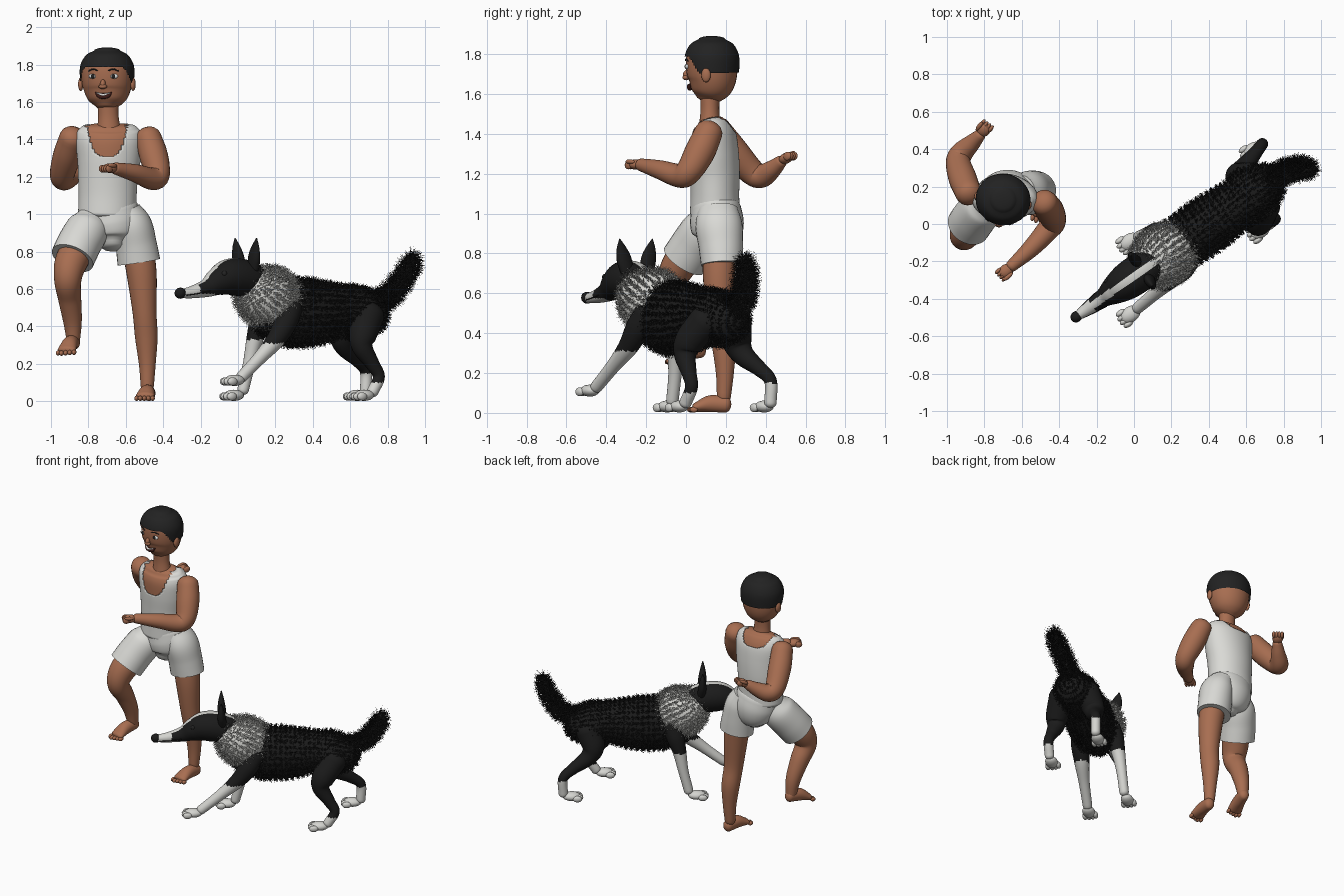
import bpy, bmesh, math, random
from mathutils import Matrix, Vector

random.seed(4)
cube = bpy.data.objects.get("Cube")
if cube:
    bpy.data.objects.remove(cube)


def material(name, r, g, b):
    m = bpy.data.materials.new(name)
    m.use_nodes = True
    m.diffuse_color = (r, g, b, 1)
    node = m.node_tree.nodes["Principled BSDF"]
    node.inputs["Base Color"].default_value = (r, g, b, 1)
    node.inputs["Roughness"].default_value = 0.8
    return m


SKIN = material("brown skin", .39, .155, .082)
CLOTH = material("white cloth", .70, .70, .67)
HAIR = material("black hair", .016, .016, .016)
BLACK = material("black fur", .011, .011, .011)
WHITE = material("white fur", .66, .66, .63)
LIP = material("dark mouth", .06, .015, .012)
EYE = material("eye white", .8, .8, .78)


def finish(name, bm, mats, rule=None, smooth=True):
    mesh = bpy.data.meshes.new(name)
    bm.normal_update()
    bm.to_mesh(mesh)
    bm.free()
    for m in mats:
        mesh.materials.append(m)
    for p in mesh.polygons:
        p.use_smooth = smooth
        if rule:
            p.material_index = int(rule(p.center, p.normal))
    if smooth:
        mesh.set_sharp_from_angle(angle=math.radians(50))
    ob = bpy.data.objects.new(name, mesh)
    bpy.context.collection.objects.link(ob)
    return ob


def spline(st, sub):
    """Catmull-Rom through stations of (x, y, z, radius a, radius b)."""
    st = [Vector(s if len(s) == 5 else (*s, s[3])) for s in st]
    ext = [2 * st[0] - st[1]] + st + [2 * st[-1] - st[-2]]
    out = []
    for a, b, c, d in zip(ext, ext[1:], ext[2:], ext[3:]):
        for k in range(sub):
            t = k / sub
            out.append(b + (c - a) * (t / 2) + (2 * a - 5 * b + 4 * c - d) * (t * t / 2)
                       + (3 * b - a - 3 * c + d) * (t ** 3 / 2))
    return out + [st[-1]]


def loft(name, st, mats, rule=None, side=(1, 0, 0), cap=.8, n=28, sub=6,
         frame=Matrix(), drop=None, grow=0):
    """Elliptical skin along a smooth path, with rounded ends."""
    path = spline(st, sub)
    pos = [Vector(p[:3]) for p in path]
    rad = [(max(p[3], .002) + grow, max(p[4], .002) + grow) for p in path]
    tang = [(pos[min(i + 1, len(pos) - 1)] - pos[max(i - 1, 0)]).normalized()
            for i in range(len(pos))]
    rings = list(zip(pos, tang, rad))
    if cap:
        for end, sign in ((0, -1), (-1, 1)):
            p, t, (a, b) = pos[end], tang[end], rad[end]
            extra = [(p + t * sign * cap * min(a, b) * math.sin(w), t,
                      (a * math.cos(w), b * math.cos(w))) for w in (.4, .8, 1.15, 1.45)]
            rings = rings + extra if sign > 0 else extra[::-1] + rings
    bm = bmesh.new()
    loops = []
    for p, t, (a, b) in rings:
        u = Vector(side)
        u = (u - t * u.dot(t)).normalized()
        v = t.cross(u)
        loops.append([bm.verts.new(frame @ (p + u * a * math.cos(q) + v * b * math.sin(q)))
                      for q in (math.tau * k / n for k in range(n))])
    for lo, hi in zip(loops, loops[1:]):
        for k in range(n):
            bm.faces.new((lo[k], lo[k - n + 1], hi[k - n + 1], hi[k]))
    bm.faces.new(loops[0][::-1])
    bm.faces.new(loops[-1])
    if drop:
        bmesh.ops.delete(bm, geom=[f for f in bm.faces if drop(f.calc_center_median())],
                         context="FACES")
    return finish(name, bm, mats, rule)


def blobs(name, items, mat, frame=Matrix()):
    """Ellipsoids given as (centre, radii), joined in one object."""
    bm = bmesh.new()
    for centre, radii in items:
        bmesh.ops.create_uvsphere(bm, u_segments=16, v_segments=10, radius=1,
                                  matrix=frame @ Matrix.Translation(centre)
                                  @ Matrix.Diagonal((*radii, 1)))
    return finish(name, bm, [mat])


def aim(origin, target):
    x = (Vector(target) - Vector(origin)).normalized()
    y = Vector((0, 0, 1)).cross(x).normalized()
    m = Matrix((x, y, x.cross(y))).transposed().to_4x4()
    m.translation = origin
    return m


# ---------- runner: torso and clothes ----------
CX = -.69
torso = [(-.70, .145, 1.0, .145, .115), (-.697, .145, 1.1, .145, .112), (-.695, .145, 1.2, .15, .115),
         (CX, .14, 1.3, .16, .115), (CX, .135, 1.39, .168, .108),
         (CX, .13, 1.44, .16, .09), (CX, .125, 1.465, .14, .065)]
loft("torso", torso, [SKIN], cap=.3)


def neck_hole(c):
    d = abs(c.x + .70) / .11
    low = 1.31 if c.y < .13 else 1.41
    return d < 1 and c.z > low + (1.48 - low) * d ** 4 or c.z < .99


shirt = loft("shirt", torso, [CLOTH], cap=.3, n=80, sub=12, grow=.01, drop=neck_hole)
solid = shirt.modifiers.new("thickness", "SOLIDIFY")
solid.thickness = .008
loft("shorts_seat", [(-.67, .14, .84, .07, .08), (-.67, .15, .88, .13, .12), (-.675, .155, .95, .155, .135),
                     (-.69, .15, 1.03, .155, .125)], [CLOTH], cap=.5)
loft("right_shorts_leg", [(-.775, .13, 1.0, .07), (-.80, .10, .93, .112), (-.85, .04, .84, .118),
                          (-.885, -.01, .765, .118)], [CLOTH], cap=0)
loft("left_shorts_leg", [(-.60, .16, 1.02, .08, .10), (-.565, .165, .94, .105, .118), (-.545, .175, .84, .11, .112),
                         (-.53, .18, .745, .115, .105)], [CLOTH], cap=0)

# ---------- runner: limbs ----------
loft("right_leg", [(-.82, .07, .87, .09), (-.89, -.03, .75, .088), (-.91, -.065, .65, .073), (-.90, -.01, .55, .062),
                   (-.885, .04, .43, .05), (-.88, .06, .32, .035)], [SKIN])
loft("left_leg", [(-.54, .17, .85, .085), (-.515, .165, .68, .08), (-.5, .17, .48, .064), (-.49, .19, .34, .06),
                  (-.485, .195, .2, .045), (-.485, .19, .08, .035)], [SKIN])
loft("right_arm", [(-.885, .165, 1.41, .07), (-.915, .24, 1.31, .075), (-.94, .33, 1.21, .066), (-.92, .38, 1.19, .06),
                   (-.87, .43, 1.22, .047), (-.825, .475, 1.26, .032)], [SKIN], side=(0, 0, 1))
loft("left_arm", [(-.48, .115, 1.41, .07), (-.45, .07, 1.31, .076), (-.43, .015, 1.215, .066), (-.46, -.03, 1.19, .06),
                  (-.55, -.13, 1.22, .048), (-.655, -.225, 1.245, .032)], [SKIN], side=(0, 0, 1))


def hand(name, wrist, target):
    items = [((.04, 0, 0), (.042, .036, .026)), ((.05, .03, .014), (.032, .012, .012))]
    items += [((.068, -.028 + .018 * k, -.004), (.024, .011, .021)) for k in range(4)]
    blobs(name, items, SKIN, aim(wrist, target))


hand("right_hand", (-.825, .475, 1.26), (-.77, .55, 1.31))
hand("left_hand", (-.655, -.225, 1.245), (-.75, -.31, 1.25))


def foot(name, heel, target):
    frame = aim(heel, target)
    loft(name, [(.0, 0, .042, .034, .04), (.08, 0, .046, .042, .042), (.15, 0, .028, .05, .024)],
         [SKIN], side=(0, 1, 0), frame=frame)
    blobs(name + "_toes", [((.18 - .008 * abs(k - 1), -.042 + .021 * k, .016), (.02, .012, .014))
                           for k in range(5)], SKIN, frame)


foot("left_foot", (-.475, .2, 0), (-.505, .0, 0))
foot("right_foot", (-.875, .08, .275), (-.925, -.1, .24))

# ---------- runner: head ----------
H = Matrix.Translation((-.70, .13, 0)) @ Matrix.Rotation(math.radians(-10), 4, "Z")
H_inv = H.inverted()
head = [(0, -.02, 1.575, .055, .06), (0, -.012, 1.61, .1, .095), (0, 0, 1.67, .128, .12), (0, 0, 1.74, .138, .13),
        (0, 0, 1.8, .134, .126), (0, 0, 1.85, .105, .1), (0, 0, 1.875, .062, .06)]
loft("neck", [(CX, .12, 1.44, .065, .055), (-.693, .12, 1.52, .055, .047), (-.695, .12, 1.6, .055, .05)], [SKIN])
loft("head", head, [SKIN], frame=H, cap=.25)


def below_hairline(c):
    p = H_inv @ c
    front = max(0, min(1, (-p.y - .04) / .06))
    return p.z < 1.705 + .085 * front


loft("hair", head, [HAIR], frame=H, cap=.25, n=80, sub=14, grow=.008, drop=below_hairline)
blobs("ears", [((s * .142, -.005, 1.695), (.014, .024, .036)) for s in (-1, 1)], SKIN, H)
blobs("nose", [((0, -.128, 1.695), (.015, .02, .026)), ((0, -.132, 1.683), (.023, .018, .013))], SKIN, H)
blobs("eyes", [((s * .055, -.114, 1.738), (.024, .012, .014)) for s in (-1, 1)], EYE, H)
blobs("pupils", [((s * .055, -.122, 1.738), (.011, .007, .012)) for s in (-1, 1)], HAIR, H)
for s, label in ((-1, "right"), (1, "left")):
    loft(label + "_eyebrow", [(s * .03, -.129, 1.768, .003), (s * .055, -.122, 1.776, .004),
                              (s * .082, -.108, 1.766, .003)], [HAIR], side=(0, 0, 1), frame=H, n=8)
loft("mouth", [(-.043, -.105, 1.65, .004, .006), (-.02, -.113, 1.634, .014, .01), (.02, -.113, 1.634, .014, .01),
               (.043, -.105, 1.65, .004, .006)], [LIP], side=(0, 0, 1), frame=H, n=16)
loft("teeth", [(-.033, -.114, 1.648, .004, .005), (0, -.12, 1.638, .006, .007),
               (.033, -.114, 1.648, .004, .005)], [EYE], side=(0, 0, 1), frame=H, n=12)

# ---------- dog ----------
D = Matrix.Translation((.4, 0, 0)) @ Matrix.Rotation(math.radians(35), 4, "Z")
D_inv = D.inverted()
Y = (0, 1, 0)
body = loft("dog_body", [(-.3, 0, .46, .1, .12), (-.2, 0, .475, .135, .175), (0, 0, .475, .143, .172),
                         (.18, 0, .485, .13, .135), (.29, 0, .475, .143, .137), (.37, 0, .465, .115, .112)],
            [BLACK], side=Y, frame=D)
ruff = loft("dog_ruff", [(-.41, 0, .635, .115, .1), (-.35, 0, .59, .15, .15), (-.27, 0, .545, .155, .165),
                         (-.2, 0, .51, .135, .15)], [WHITE], side=Y, frame=D, cap=.4)
tail = loft("dog_tail", [(.38, 0, .53, .04), (.47, 0, .55, .038), (.54, -.02, .62, .036), (.59, -.05, .71, .032),
                         (.605, -.07, .77, .018)], [BLACK], side=Y, frame=D)


def blaze(c, n):
    p = D_inv @ c
    return p.x < -.76 or (abs(p.y) < .02 and n.z > 0) or (p.x < -.66 and p.z < .575)


loft("dog_head", [(-.36, 0, .61, .09, .1), (-.44, 0, .655, .102, .1), (-.54, 0, .665, .098, .098),
                  (-.62, 0, .64, .077, .076), (-.69, 0, .607, .05, .05), (-.78, 0, .585, .036, .034),
                  (-.85, 0, .576, .025, .025)], [BLACK, WHITE], blaze, side=Y, frame=D, n=64, sub=14)
blobs("dog_nose", [((-.865, 0, .578), (.032, .03, .03))], BLACK, D)
blobs("dog_eyes", [((-.62, s * .062, .682), (.016, .014, .016)) for s in (-1, 1)], HAIR, D)
for s, label in ((-1, "left"), (1, "right")):
    loft(f"dog_{label}_ear", [(-.43, s * .06, .71, .036, .028), (-.435, s * .075, .77, .042, .026),
                              (-.437, s * .09, .825, .028, .016), (-.437, s * .1, .872, .003)],
         [BLACK], side=Y, frame=D)
    loft(f"dog_{label}_lip", [(-.84, s * .025, .567, .003), (-.78, s * .036, .575, .003),
                              (-.70, s * .047, .59, .003)], [BLACK], side=Y, frame=D, n=8)


def dog_leg(name, st, sock, paw):
    loft(name, st, [BLACK, WHITE], lambda c, n: c.z < sock, side=Y, frame=D, sub=10)
    x, y, z = paw
    items = [((x, y, z), (.06, .042, .03))]
    items += [((x - .05 + .008 * abs(k - 1.5), y - .036 + .024 * k, z - .006), (.03, .016, .022)) for k in range(4)]
    blobs(name + "_paw", items, WHITE, D)


dog_leg("dog_front_left_leg", [(-.21, -.1, .5, .06), (-.26, -.115, .42, .062), (-.33, -.125, .33, .05),
                               (-.44, -.138, .235, .036), (-.57, -.15, .13, .031)], .31, (-.62, -.155, .112))
dog_leg("dog_front_right_leg", [(-.23, .1, .5, .06), (-.26, .12, .42, .058), (-.285, .135, .33, .045),
                                (-.31, .15, .2, .034), (-.345, .158, .06, .031)], .33, (-.40, .165, .032))
dog_leg("dog_hind_left_leg", [(.3, -.09, .46, .085), (.23, -.14, .36, .075), (.215, -.155, .29, .056),
                              (.27, -.17, .2, .038), (.305, -.18, .13, .032), (.26, -.185, .05, .031)],
        .1, (.205, -.185, .032))
dog_leg("dog_hind_right_leg", [(.31, .08, .46, .085), (.28, .115, .36, .075), (.31, .135, .29, .056),
                               (.41, .165, .22, .038), (.475, .185, .16, .032), (.475, .185, .05, .031)],
        .15, (.42, .185, .032))


def fur(name, base, count, length, mat):
    """Thin strands scattered over a base surface, combed backward."""
    bm = bmesh.new()
    polys = list(base.data.polygons)
    verts = base.data.vertices
    back = D.to_3x3() @ Vector((.5, 0, -.1))
    for p in random.choices(polys, [q.area for q in polys], k=count):
        w = [random.random() for _ in p.vertices]
        root = sum((verts[i].co * k for i, k in zip(p.vertices, w)), Vector()) / sum(w)
        jitter = Vector([random.uniform(-.6, .6) for _ in range(3)])
        grow = (p.normal + back + jitter).normalized()
        across = grow.cross(jitter).normalized() * .002
        tip = root + grow * length * random.uniform(.5, 1.1)
        bm.faces.new([bm.verts.new(q) for q in (root - across, root + across, tip)])
    finish(name, bm, [mat], smooth=False)


fur("dog_body_fur", body, 16000, .03, BLACK)
fur("dog_ruff_fur", ruff, 9000, .036, WHITE)
fur("dog_tail_fur", tail, 6000, .055, BLACK)
